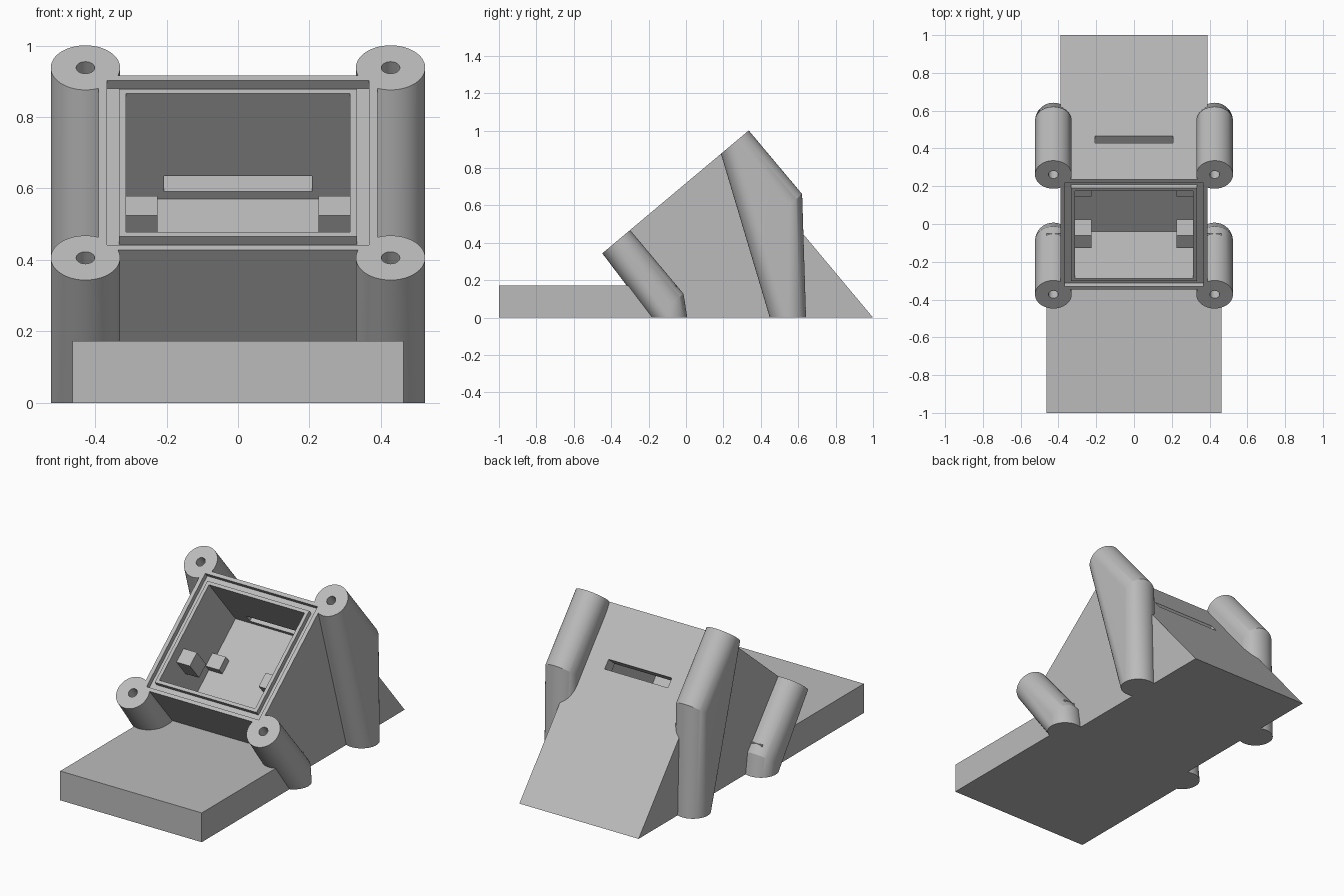
import bpy, bmesh, math
from mathutils import Matrix, Vector

if "Cube" in bpy.data.objects:
    bpy.data.objects.remove(bpy.data.objects["Cube"], do_unlink=True)

grey = bpy.data.materials.new("plain grey")
grey.use_nodes = True
grey.diffuse_color = (0.5, 0.5, 0.5, 1)
grey.node_tree.nodes["Principled BSDF"].inputs["Base Color"].default_value = (0.5, 0.5, 0.5, 1)

# Tilted frame: local z leaves the sloping face, local y climbs it
TILT = Matrix.Translation((0, -0.056, 0.672)) @ Matrix.Rotation(math.radians(40), 4, 'X')
LEVEL = Matrix.Identity(4)


def finish(name, bm):
    bmesh.ops.recalc_face_normals(bm, faces=bm.faces)
    mesh = bpy.data.meshes.new(name)
    bm.to_mesh(mesh)
    bm.free()
    mesh.materials.append(grey)
    obj = bpy.data.objects.new(name, mesh)
    bpy.context.collection.objects.link(obj)
    return obj


def add_box(bm, lo, hi, frame):
    lo, hi = Vector(lo), Vector(hi)
    size = Matrix.Diagonal((*(hi - lo), 1))
    bmesh.ops.create_cube(bm, size=1, matrix=frame @ Matrix.Translation((lo + hi) / 2) @ size)


def box(name, lo, hi, frame=LEVEL):
    bm = bmesh.new()
    add_box(bm, lo, hi, frame)
    return finish(name, bm)


def activate(obj):
    bpy.ops.object.select_all(action='DESELECT')
    obj.select_set(True)
    bpy.context.view_layer.objects.active = obj


def carve(obj, *cutters):
    activate(obj)
    for cutter in cutters:
        cutter.hide_render = True
        mod = obj.modifiers.new("cut", 'BOOLEAN')
        mod.operation, mod.solver, mod.object = 'DIFFERENCE', 'EXACT', cutter
        bpy.ops.object.modifier_apply(modifier=mod.name)


# Wedge body: profile extruded across x
HALF_W, HALF_L = 0.39, 0.379
top_back = TILT @ Vector((0, HALF_L, 0))
top_front = TILT @ Vector((0, -HALF_L, 0))
profile = [(top_back.y, top_back.z), (1, 0), (-0.05, 0), (-0.05, 0.076), (top_front.y, top_front.z)]
bm = bmesh.new()
face = bm.faces.new([bm.verts.new((-HALF_W, y, z)) for y, z in profile])
ext = bmesh.ops.extrude_face_region(bm, geom=[face])
bmesh.ops.translate(bm, vec=(2 * HALF_W, 0, 0),
                    verts=[v for v in ext["geom"] if isinstance(v, bmesh.types.BMVert)])
body = finish("body", bm)

# Front slab
box("front_slab", (-0.463, -1, 0), (0.463, -0.05, 0.173))

# Cutters: cavity, rim groove as a square ring, cable slot
DEPTH = 0.386
cavity = box("cavity_cutter", (-0.313, -0.302, -DEPTH), (0.313, 0.302, 0.1), TILT)
slot = box("slot_cutter", (-0.207, 0.28, -0.359), (0.207, 0.45, -0.302), TILT)
groove = box("groove_cutter", (-0.367, -0.358, -0.029), (0.367, 0.358, 0.05), TILT)
core = box("groove_core", (-0.333, -0.321, -0.1), (0.333, 0.321, 0.1), TILT)
carve(groove, core)
carve(body, cavity, groove, slot)

# Corner posts: hull of a tilted cylinder and a disc on the ground
RADIUS, POST_X, POST_Y = 0.097, 0.427, 0.414
cutters = [cavity, slot, groove, core]


def post(name, x, y, foot_y):
    bm = bmesh.new()
    rings = [TILT @ Matrix.Translation((x, y, 0)),
             TILT @ Matrix.Translation((x, y, -0.444)),
             Matrix.Translation((x, foot_y, 0))]
    for frame in rings:
        bmesh.ops.create_circle(bm, segments=64, radius=RADIUS, matrix=frame)
    hull = bmesh.ops.convex_hull(bm, input=bm.verts)
    junk = {g for g in hull["geom_interior"] + hull["geom_unused"]
            if isinstance(g, bmesh.types.BMVert) and g.is_valid}
    bmesh.ops.delete(bm, geom=list(junk), context='VERTS')
    bmesh.ops.dissolve_limit(bm, angle_limit=0.005, verts=bm.verts, edges=bm.edges)
    obj = finish(name, bm)
    # Screw hole
    bm = bmesh.new()
    bmesh.ops.create_cone(bm, cap_ends=True, segments=32, radius1=0.026, radius2=0.026, depth=0.5,
                          matrix=TILT @ Matrix.Translation((x, y, 0)))
    hole = finish("hole_cutter", bm)
    carve(obj, hole, groove)
    cutters.append(hole)
    activate(obj)
    bpy.ops.object.shade_smooth_by_angle(angle=math.radians(25))


for side, s in (("left", 1), ("right", -1)):
    post(side + "_front_post", s * POST_X, -POST_Y, -0.09)
    post(side + "_back_post", s * POST_X, POST_Y, 0.545)
    # Mounting blocks inside the cavity
    x0, x1 = sorted((s * 0.225, s * 0.32))
    box(side + "_wall_block", (x0, -0.15, -0.2), (x1, -0.064, -0.067), TILT)
    box(side + "_floor_block", (x0, -0.023, -DEPTH - 0.01), (x1, 0.06, -0.34), TILT)

for cutter in cutters:
    bpy.data.objects.remove(cutter, do_unlink=True)
